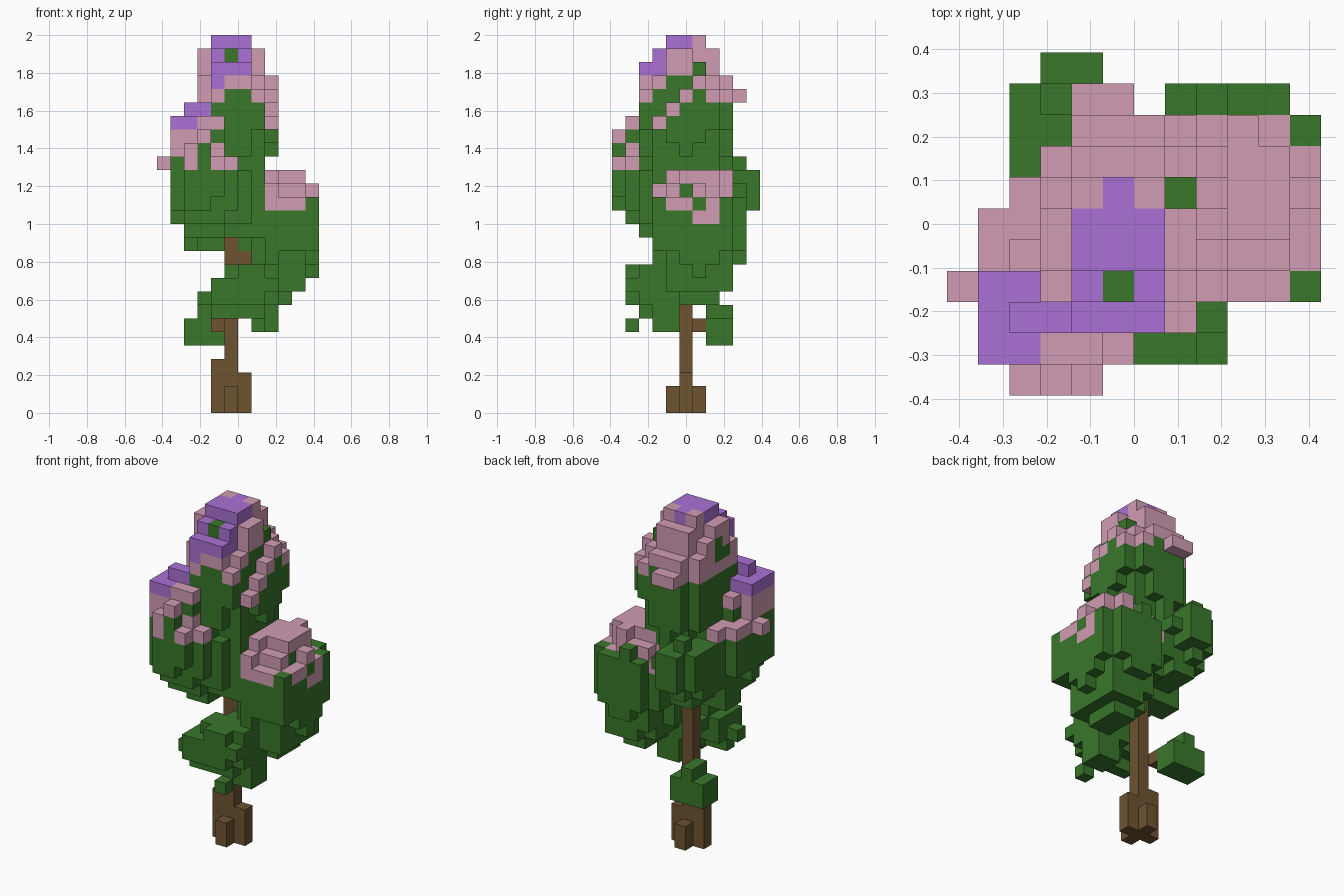
import bpy
import bmesh
import random
from mathutils import Vector

random.seed(4)
CELL = 1 / 14                       # one block of the grid
ORIGIN = Vector((-6, -5.5, 0))      # grid corner, in blocks
AXES = [Vector(row) for row in ((1, 0, 0), (0, 1, 0), (0, 0, 1))]
SIDES = AXES + [-axis for axis in AXES]

if "Cube" in bpy.data.objects:
    bpy.data.objects.remove(bpy.data.objects["Cube"], do_unlink=True)


def make_material(name, rgb):
    mat = bpy.data.materials.new(name)
    mat.use_nodes = True
    mat.diffuse_color = (*rgb, 1)
    mat.node_tree.nodes["Principled BSDF"].inputs["Base Color"].default_value = (*rgb, 1)
    return mat


BARK, LEAF, PINK, PURPLE = range(4)
MATERIALS = [make_material("bark brown", (0.155, 0.087, 0.031)),
             make_material("leaf green", (0.041, 0.185, 0.024)),
             make_material("blossom pink", (0.64, 0.335, 0.455)),
             make_material("blossom purple", (0.41, 0.165, 0.66))]

# Egg shapes of each part, in blocks: x range, y range, bottom, widest level, top
PARTS = {
    "trunk": [(5, 5, 5, 5, 0, 8, 17), (4, 6, 5, 5, 0, 1, 3), (5, 5, 4, 6, 0, 1, 2)],
    "rear_low_clump": [(2, 4, 7, 8, 5, 6, 8)],
    "front_low_clump": [(5, 8, 1, 4, 7, 10, 11), (4, 5, 1, 3, 7, 9, 10),
                        (7, 8, 3, 4, 6, 7, 9)],
    "right_crown": [(6, 11, 3, 9, 8, 15, 18), (10, 11, 3, 4, 12, 14, 16)],
    "rear_crown": [(2, 5, 3, 10, 13, 17, 18)],
    "upper_crown": [(3, 7, 2, 8, 17, 21, 28), (3, 8, 2, 8, 17, 24, 25),
                    (3, 7, 2, 7, 13, 16, 20), (3, 7, 3, 6, 23, 26, 27)],
    "left_crown": [(1, 5, 0, 6, 13, 18, 20), (1, 4, 0, 4, 15, 18, 23),
                   (2, 4, 2, 6, 12, 14, 16)],
}

# Single blocks that stick out: twigs, leaf tips and blossom ledges
TIPS = {
    "trunk": [(4, 5, 3), (4, 6, 6), (6, 5, 11)],
    "front_low_clump": [(3, 2, 8), (7, 1, 6)],
    "rear_crown": [(3, 9, 18)],
    "upper_crown": [(4, 9, 23), (5, 9, 23), (4, 2, 25), (5, 2, 25), (6, 2, 25)],
    "left_crown": [(0, 3, 18)],
}
LEAF_SPECKS = [(5, 3, 26), (7, 6, 25), (3, 5, 25)]


def egg_cells(x0, x1, y0, y1, low, wide, top):
    """Blocks inside a rounded shape that narrows above and below its widest level."""
    for x in range(x0, x1 + 1):
        for y in range(y0, y1 + 1):
            for z in range(low, top):
                dx = abs(2 * x - x0 - x1) / (x1 - x0 + 1)
                dy = abs(2 * y - y0 - y1) / (y1 - y0 + 1)
                rise = z + 0.5 - wide
                dz = rise / (top - wide) if rise > 0 else rise / (low - wide)
                if sum(d ** 2.5 for d in (dx, dy, dz)) <= 1:
                    yield x, y, z


def neighbours(cell):
    return [tuple(int(c) for c in Vector(cell) + side) for side in SIDES]


# Fill the grid; the first part to claim a block keeps it
grid = {cell: part for part, cells in TIPS.items() for cell in cells}
for part, eggs in PARTS.items():
    for egg in eggs:
        for cell in egg_cells(*egg):
            grid.setdefault(cell, part)

# Cut a slanting step into the side of the upper crown
for x, y, z in list(grid):
    if x == 8 and z > 20 and y < z - 18:
        del grid[x, y, z]

# Nibble some exposed corners so the foliage looks ragged
corners = [cell for cell, part in grid.items()
           if part in ("right_crown", "rear_crown", "left_crown")
           and sum(n not in grid for n in neighbours(cell)) == 3]
for cell in corners:
    if random.random() < 0.25:
        del grid[cell]


def upper_colour(x, y, z, bare):
    """Purple cap and front, pink shoulders and steps, green below."""
    if (x, y, z) in LEAF_SPECKS:
        return LEAF
    if z == 27:
        return PURPLE if y < 6 or x == 5 else PINK
    if z > 23 and y < 4 and 3 < x < 7 and (z > 24 or x == 4):
        return PURPLE
    gap = z == 24 and y in (4, 5)
    shoulder = (z > 23 and not gap) or (z == 23 and (x < 5 or y == 9))
    return PINK if shoulder or (bare and z > 19) else LEAF


def left_colour(x, y, z, bare):
    """Purple tip at the front, speckled pink band, green below."""
    if z > 20:
        return PURPLE if y < 4 and (x < 3 or (x == 3 and z == 22)) else PINK
    if z == 20:
        return LEAF if x == 4 else PINK
    speck = (z == 19 and x % 3 == 1) or (z == 18 and x == 2)
    return PINK if speck or (bare and z > 17) else LEAF


def right_colour(x, y, z, bare):
    """Pink top with leaf gaps around its rim."""
    if y == 9 or (x == 11 and bare and y in (3, 8)):
        return LEAF
    front = y < 5 and x in (8, 9)
    if z == 16 and not bare:
        return LEAF if y == 5 or front else PINK
    if z == 15:
        return PINK if bare or front or (x > 9 and y in (3, 5, 8)) else LEAF
    return PINK if z > 15 or (z == 14 and x == 11 and y in (6, 7)) else LEAF


COLOUR_RULES = {"trunk": lambda *cell: BARK, "upper_crown": upper_colour,
                "left_crown": left_colour, "right_crown": right_colour}


def build_part(name):
    """Make one mesh from the outer block faces of a part."""
    bm = bmesh.new()
    corner_verts = {}

    def vert(point):
        key = tuple(round(c) for c in point)
        if key not in corner_verts:
            corner_verts[key] = bm.verts.new((Vector(key) + ORIGIN) * CELL)
        return corner_verts[key]

    rule = COLOUR_RULES.get(name, lambda *cell: LEAF)
    for cell, owner in grid.items():
        if owner != name:
            continue
        x, y, z = cell
        colour = rule(x, y, z, (x, y, z + 1) not in grid)
        middle = Vector(cell) + sum(AXES, Vector()) / 2
        for side, beside in zip(SIDES, neighbours(cell)):
            if beside in grid:
                continue
            u = side.yzx
            v = side.cross(u)
            face = bm.faces.new([vert(middle + (side + offset) / 2)
                                 for offset in (-u - v, u - v, u + v, v - u)])
            face.material_index = colour
    mesh = bpy.data.meshes.new(name)
    bm.to_mesh(mesh)
    bm.free()
    for mat in MATERIALS:
        mesh.materials.append(mat)
    bpy.context.collection.objects.link(bpy.data.objects.new(name, mesh))


for part in PARTS:
    build_part(part)
